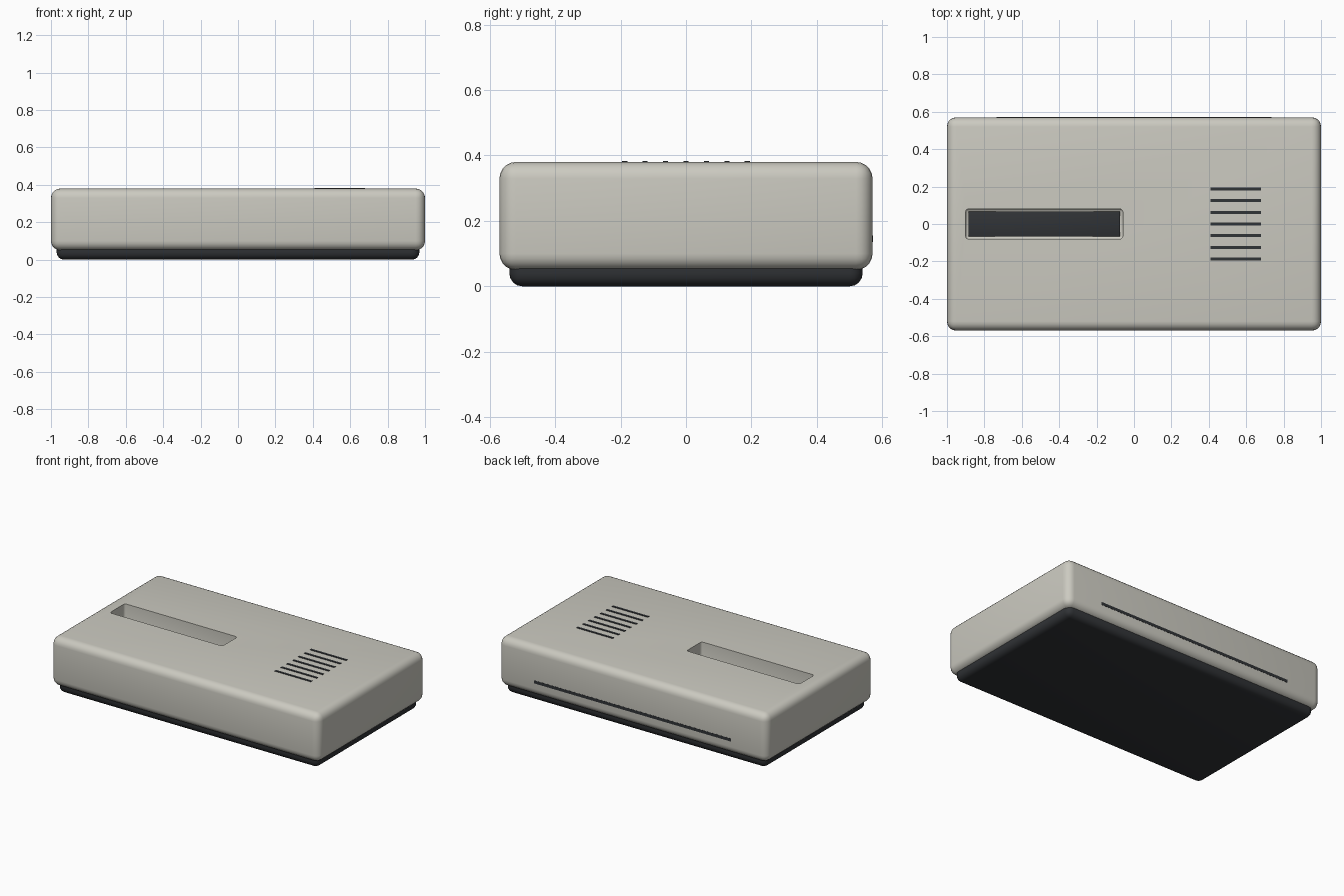
import bpy, bmesh

if "Cube" in bpy.data.objects:
    bpy.data.objects.remove(bpy.data.objects["Cube"])


def material(name, rgb):
    m = bpy.data.materials.new(name)
    m.diffuse_color = (*rgb, 1)
    m.use_nodes = True
    m.node_tree.nodes["Principled BSDF"].inputs["Base Color"].default_value = m.diffuse_color
    return m


shell_mat = material("warm_grey_plastic", (0.60, 0.59, 0.53))
dark_mat = material("dark_plastic", (0.03, 0.033, 0.037))


def box(name, lo, hi, mat, radius=0.0, segments=4):
    """Axis-aligned box between two corners with rounded edges."""
    bm = bmesh.new()
    bmesh.ops.create_cube(bm, size=1)
    for v in bm.verts:
        for i in range(3):
            v.co[i] = lo[i] + (v.co[i] + 0.5) * (hi[i] - lo[i])
    if radius:
        bmesh.ops.bevel(bm, geom=bm.edges[:], offset=radius, offset_type='OFFSET',
                        segments=segments, profile=0.5, affect='EDGES')
    me = bpy.data.meshes.new(name)
    bm.to_mesh(me)
    bm.free()
    me.materials.append(mat)
    ob = bpy.data.objects.new(name, me)
    bpy.context.collection.objects.link(ob)
    return ob


def smooth(ob):
    bpy.ops.object.select_all(action='DESELECT')
    ob.select_set(True)
    bpy.context.view_layer.objects.active = ob
    bpy.ops.object.shade_smooth_by_angle(angle=0.6)


# Main housing and the darker foot it stands on
housing = box("housing", (-1, -0.57, 0.05), (1, 0.57, 0.38), shell_mat, 0.05, 5)
base = box("base", (-0.97, -0.54, 0), (0.97, 0.54, 0.12), dark_mat, 0.04, 4)

# Long recess in the top
cutter = box("recess_cutter", (-0.90, -0.08, 0.24), (-0.06, 0.08, 0.50), shell_mat, 0.015, 3)
cutter.hide_render = True
cut = housing.modifiers.new("recess", 'BOOLEAN')
cut.operation = 'DIFFERENCE'
cut.solver = 'EXACT'
cut.object = cutter
bpy.context.view_layer.objects.active = housing
bpy.ops.object.modifier_apply(modifier=cut.name)
bpy.data.objects.remove(cutter)

# Dark strip on the recess floor
strip = box("recess_strip", (-0.885, -0.068, 0.23), (-0.075, 0.068, 0.26), dark_mat, 0.004, 2)

for ob in (housing, base, strip):
    smooth(ob)

# Vent bars on the top, right of the recess
for i in range(7):
    y = (i - 3) * 0.0625
    box(f"vent_bar_{i + 1}", (0.41, y - 0.008, 0.37), (0.68, y + 0.008, 0.383), dark_mat)

# Thin slot along the back
box("back_slot", (-0.735, 0.56, 0.136), (0.735, 0.571, 0.156), dark_mat)
